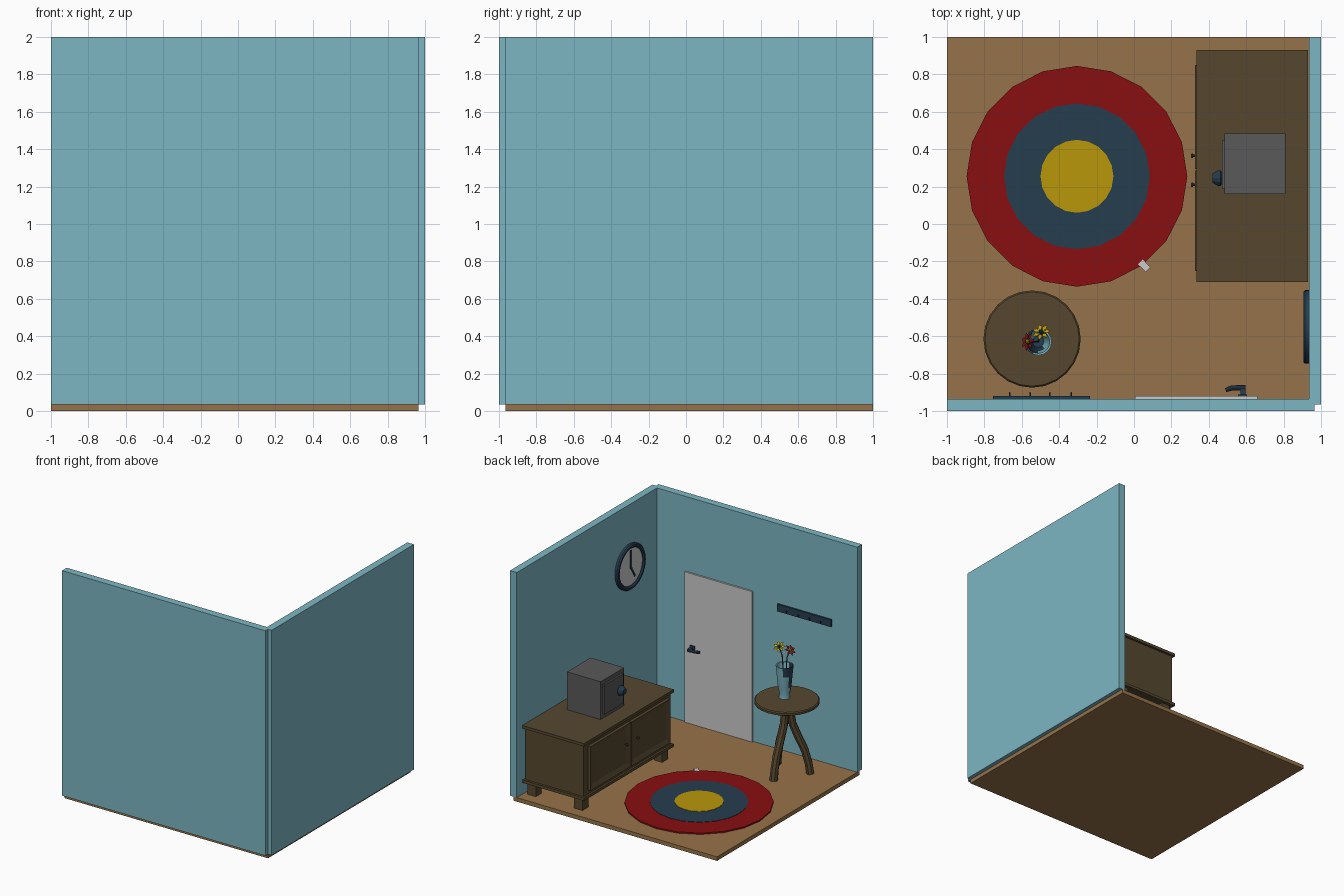
import bpy, bmesh, math
from mathutils import Vector, Matrix

if "Cube" in bpy.data.objects:
    bpy.data.objects.remove(bpy.data.objects["Cube"])


def mat(name, rgb):
    m = bpy.data.materials.new(name)
    m.diffuse_color = (*rgb, 1)
    m.use_nodes = True
    m.node_tree.nodes["Principled BSDF"].inputs["Base Color"].default_value = m.diffuse_color
    return m


WALL = mat("pale_blue", (.205, .47, .545))
FLOOR = mat("light_wood", (.305, .17, .067))
WOOD = mat("dark_wood", (.093, .064, .028))
GREY = mat("grey_metal", (.10, .10, .10))
WHITE = mat("off_white", (.60, .60, .60))
RED = mat("red", (.25, .0045, .005))
BLUE = mat("navy_blue", (.019, .047, .077))
YELLOW = mat("yellow", (.49, .31, .003))


def finish(name, bm, *mats):
    bmesh.ops.recalc_face_normals(bm, faces=bm.faces)
    me = bpy.data.meshes.new(name)
    bm.to_mesh(me)
    bm.free()
    for m in mats:
        me.materials.append(m)
    ob = bpy.data.objects.new(name, me)
    bpy.context.collection.objects.link(ob)
    return ob


def box(name, x, y, z, m, inset=None):
    """Box from ranges; inset=(width, depth) recesses the face towards -x."""
    bm = bmesh.new()
    bmesh.ops.create_cube(bm, size=1)
    for v in bm.verts:
        v.co = Vector([r[0] if c < 0 else r[1] for c, r in zip(v.co, (x, y, z))])
    if inset:
        bm.normal_update()
        front = [f for f in bm.faces if f.normal.x < -.9]
        bmesh.ops.inset_region(bm, faces=front, thickness=inset[0])
        for v in front[0].verts:
            v.co.x += inset[1]
    return finish(name, bm, m)


def lathe(name, profile, sides, m, loc, axis='Z', caps=True, extra=None):
    """Rings of (radius, height); axis 'X' points the profile towards -x."""
    bm = bmesh.new()
    rings = [[bm.verts.new((r * math.cos(a), r * math.sin(a), h))
              for a in (2 * math.pi * i / sides for i in range(sides))]
             for r, h in profile]
    for a, b in zip(rings, rings[1:]):
        for i in range(sides):
            j = (i + 1) % sides
            bm.faces.new((a[i], a[j], b[j], b[i]))
    if caps:
        bm.faces.new(rings[0])
        bm.faces.new(rings[-1])
    if axis == 'X':
        bm.transform(Matrix.Rotation(-math.pi / 2, 4, 'Y'))
    bm.transform(Matrix.Translation(loc))
    return finish(name, bm, m, *([extra] if extra else []))


def tube(name, pts, radii, sides, m):
    """Tapered tube through a few points with horizontal or facing rings."""
    bm = bmesh.new()
    pts = [Vector(p) for p in pts]
    rings = []
    for i, p in enumerate(pts):
        d = (pts[min(i + 1, len(pts) - 1)] - pts[max(i - 1, 0)]).normalized()
        rot = Vector((0, 0, 1)).rotation_difference(d)
        rings.append([bm.verts.new(p + rot @ Vector((radii[i] * math.cos(a), radii[i] * math.sin(a), 0)))
                      for a in (2 * math.pi * k / sides for k in range(sides))])
    for a, b in zip(rings, rings[1:]):
        for k in range(sides):
            j = (k + 1) % sides
            bm.faces.new((a[k], a[j], b[j], b[k]))
    bm.faces.new(rings[0])
    bm.faces.new(rings[-1])
    return finish(name, bm, m)


# Room shell
box("floor", (-1, .965), (-.965, 1), (0, .035), FLOOR)
box("front_wall", (-1, .965), (-1, -.935), (.035, 2), WALL)
box("right_wall", (.935, 1), (-.965, 1), (.035, 2), WALL)

# Round rug with two raised inner rings and a tag beneath its edge
for name, r, top, m in (("rug_outer", .59, .047, RED), ("rug_middle", .39, .05, BLUE),
                        ("rug_centre", .195, .053, YELLOW)):
    lathe(name, [(r, .035), (r, top)], 20, m, (-.305, .255, 0))
tag = box("rug_tag", (-.03, .03), (-.018, .018), (0, .012), WHITE)
tag.location = (.055, -.223, .037)
tag.rotation_euler.z = math.radians(-45)

# Cabinet
box("cabinet_top", (.335, .93), (-.31, .93), (.615, .64), WOOD)
box("cabinet_base", (.335, .93), (-.31, .93), (.14, .165), WOOD)
box("cabinet_body", (.352, .915), (-.29, .91), (.165, .615), WOOD)
for i, x in enumerate((.41, .86)):
    for j, y in enumerate((-.24, .86)):
        box(f"cabinet_foot_{i}{j}", (x - .04, x + .04), (y - .04, y + .04), (.035, .14), WOOD)
for side, y0, y1, ky in (("right", -.25, .285, .21), ("left", .295, .85, .365)):
    box(f"cabinet_door_{side}", (.326, .352), (y0, y1), (.2, .585), WOOD, (.06, .014))
    lathe(f"cabinet_knob_{side}", [(.006, 0), (.006, .01), (.014, .015), (.008, .024)], 8, WOOD,
          (.328, ky, .42), 'X')

# Metal box with a door and dial
box("safe_body", (.485, .81), (.16, .485), (.64, .97), GREY)
box("safe_door", (.47, .485), (.19, .45), (.675, .935), GREY)
lathe("safe_dial", [(.03, 0), (.042, .008), (.042, .02), (.025, .05)], 12, BLUE, (.47, .245, .81), 'X')

# Wall clock
C = Vector((.935, -.55, 1.463))
lathe("clock_frame", [(.197, 0), (.197, .02), (.188, .03), (.172, .03), (.162, .02), (.162, .01)],
      32, BLUE, C, 'X')
lathe("clock_face", [(.163, 0), (.163, .015)], 32, WHITE, C, 'X')
for name, length, hour in (("minute_hand", .145, 0), ("hour_hand", .115, 5)):
    hand = box(name, (-.006, 0), (-.008, .008), (-.015, length), BLUE)
    hand.location = C + Vector((-.015, 0, 0))
    hand.rotation_euler.x = math.radians(30 * hour)

# Door with lever handle
box("door", (.005, .66), (-.936, -.92), (.035, 1.348), WHITE)
box("handle_plate", (.555, .605), (-.92, -.912), (.675, .725), BLUE)
box("handle_shaft", (.57, .595), (-.912, -.865), (.688, .712), BLUE)
tube("handle_lever", [(.595, -.876, .70), (.525, -.876, .70), (.49, -.888, .70)], [.014, .014, .012], 8, BLUE)

# Hook rail
box("hook_rail", (-.755, -.235), (-.936, -.92), (1.242, 1.305), BLUE)
for i, x in enumerate((-.665, -.555, -.45, -.335)):
    tube(f"hook_{i}", [(x, -.92, 1.265), (x, -.906, 1.258), (x, -.902, 1.278)], [.004] * 3, 6, BLUE)

# Round side table on three curved legs
T = Vector((-.545, -.615, 0))
lathe("table_top", [(.245, .642), (.26, .65), (.26, .668), (.252, .676)], 24, WOOD, T)
for i in range(3):
    a = math.radians(90 + 120 * i)
    path = [(.035, .645), (.028, .56), (.045, .46), (.09, .35), (.14, .24), (.17, .13), (.185, .035)]
    tube(f"table_leg_{i}", [T + Vector((r * math.cos(a), r * math.sin(a), z)) for r, z in path],
         [.036, .034, .033, .033, .033, .033, .034], 8, WOOD)

# Two-tone vase
V = Vector((-.512, -.63, .676))
vase = lathe("vase", [(.03, .012), (.05, .15), (.062, .28), (.072, .282), (.064, .2), (.055, .1),
                      (.042, .04), (.045, 0)], 16, WALL, V, extra=BLUE)
for p in vase.data.polygons:
    d = p.center - V
    a = math.atan2(d.y, d.x) + d.z * 7
    p.material_index = 1 if math.cos(a - math.radians(250) - .6) > .35 else 0


def flower(name, head, petal_mat, heart_mat, tilt):
    """Stem, ring of pointed petals and a round heart."""
    head = Vector(head)
    mid = (V + Vector((0, 0, .3))).lerp(head, .45)
    tube(name + "_stem", [V + Vector((0, 0, .05)), mid, head], [.005] * 3, 6, BLUE)
    rot = Matrix.Translation(head) @ Matrix.Rotation(tilt[0], 4, 'X') @ Matrix.Rotation(tilt[1], 4, 'Y')
    bm = bmesh.new()
    for k in range(7):
        spin = Matrix.Rotation(2 * math.pi * k / 7, 4, 'Z')
        pts = [(.008, 0, 0), (.03, -.012, .008), (.052, 0, .004), (.03, .012, .008)]
        up = [bm.verts.new(spin @ Vector(p)) for p in pts]
        low = bm.verts.new(spin @ Vector((.03, 0, -.002)))
        bm.faces.new(up)
        for n in range(4):
            bm.faces.new((up[n], low, up[(n + 1) % 4]))
    bm.transform(rot)
    finish(name + "_petals", bm, petal_mat)
    bm = bmesh.new()
    bmesh.ops.create_icosphere(bm, subdivisions=1, radius=.014)
    bm.transform(rot @ Matrix.Translation((0, 0, .006)))
    finish(name + "_heart", bm, heart_mat)


flower("yellow_flower", (-.495, -.58, 1.13), YELLOW, BLUE, (-.6, -.2))
flower("red_flower", (-.565, -.628, 1.10), RED, YELLOW, (-.2, -.8))

# Smooth the rounded parts only
for ob in bpy.data.objects:
    if any(k in ob.name for k in ("leg_", "clock_frame", "vase", "lever", "stem")):
        bpy.ops.object.select_all(action='DESELECT')
        ob.select_set(True)
        bpy.context.view_layer.objects.active = ob
        bpy.ops.object.shade_smooth_by_angle(angle=math.radians(40))
